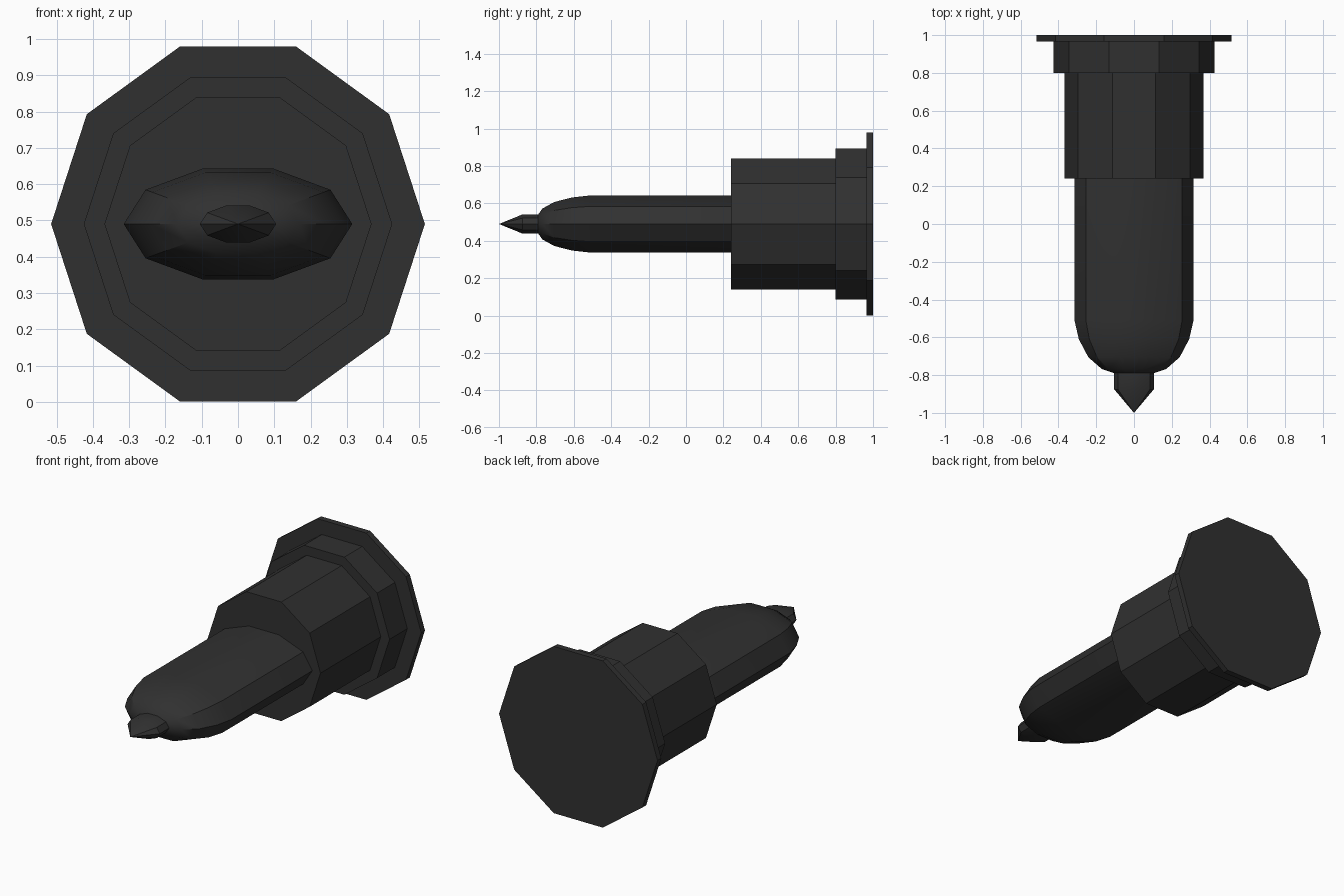
import bpy, bmesh, math

if "Cube" in bpy.data.objects:
    bpy.data.objects.remove(bpy.data.objects["Cube"])

SIDES = 10
CENTRE_Z = 0.49
FLAT = 0.51  # height / width ratio of the flattened shaft

black = bpy.data.materials.new("black plastic")
black.diffuse_color = (0.03, 0.03, 0.03, 1)
black.use_nodes = True
black.node_tree.nodes["Principled BSDF"].inputs["Base Color"].default_value = black.diffuse_color


def loft(name, rings, cap_start=False, point=None):
    """Ten-sided loft along y; rings are (y, x radius, z radius)."""
    bm = bmesh.new()
    loops = []
    for y, rx, rz in rings:
        loops.append([bm.verts.new((rx * math.cos(a), y, CENTRE_Z + rz * math.sin(a)))
                      for a in (2 * math.pi * i / SIDES for i in range(SIDES))])
    for a, b in zip(loops, loops[1:]):
        for i in range(SIDES):
            j = (i + 1) % SIDES
            bm.faces.new((a[i], a[j], b[j], b[i]))
    if cap_start:
        bm.faces.new(list(reversed(loops[0])))
    if point is not None:
        apex = bm.verts.new((0, point, CENTRE_Z))
        for i in range(SIDES):
            bm.faces.new((loops[-1][i], loops[-1][(i + 1) % SIDES], apex))
    bmesh.ops.recalc_face_normals(bm, faces=bm.faces)
    # make sure the open shells face outwards (side faces point away from axis)
    bm.faces.ensure_lookup_table()
    f = max(bm.faces, key=lambda f: f.calc_center_median().z)
    if f.normal.z < -0.1:
        bmesh.ops.reverse_faces(bm, faces=bm.faces)
    mesh = bpy.data.meshes.new(name)
    bm.to_mesh(mesh)
    bm.free()
    mesh.materials.append(black)
    obj = bpy.data.objects.new(name, mesh)
    bpy.context.collection.objects.link(obj)
    bpy.context.view_layer.objects.active = obj
    obj.select_set(True)
    bpy.ops.object.shade_smooth_by_angle(angle=math.radians(30))
    obj.select_set(False)
    return obj


def round_ring(y, r):
    return (y, r, r)


def flat_ring(y, r):
    return (y, r, r * FLAT)


# Stepped round parts: each ends with a shoulder meeting the next part
loft("base_flange", [round_ring(1.0, 0.515), round_ring(0.965, 0.515),
                     round_ring(0.965, 0.425)], cap_start=True)
loft("collar", [round_ring(0.965, 0.425), round_ring(0.80, 0.425),
                round_ring(0.80, 0.368)])
loft("barrel", [round_ring(0.80, 0.368), round_ring(0.24, 0.368),
                flat_ring(0.24, 0.315)])

# Flattened shaft with a rounded nose
nose = [(0.24, 0.315), (-0.51, 0.315), (-0.61, 0.292), (-0.705, 0.242),
        (-0.768, 0.17), (-0.79, 0.105)]
loft("flat_shaft", [flat_ring(y, r) for y, r in nose])

# Small pointed tip
loft("pointed_tip", [flat_ring(-0.79, 0.105), flat_ring(-0.875, 0.105)], point=-1.0)
